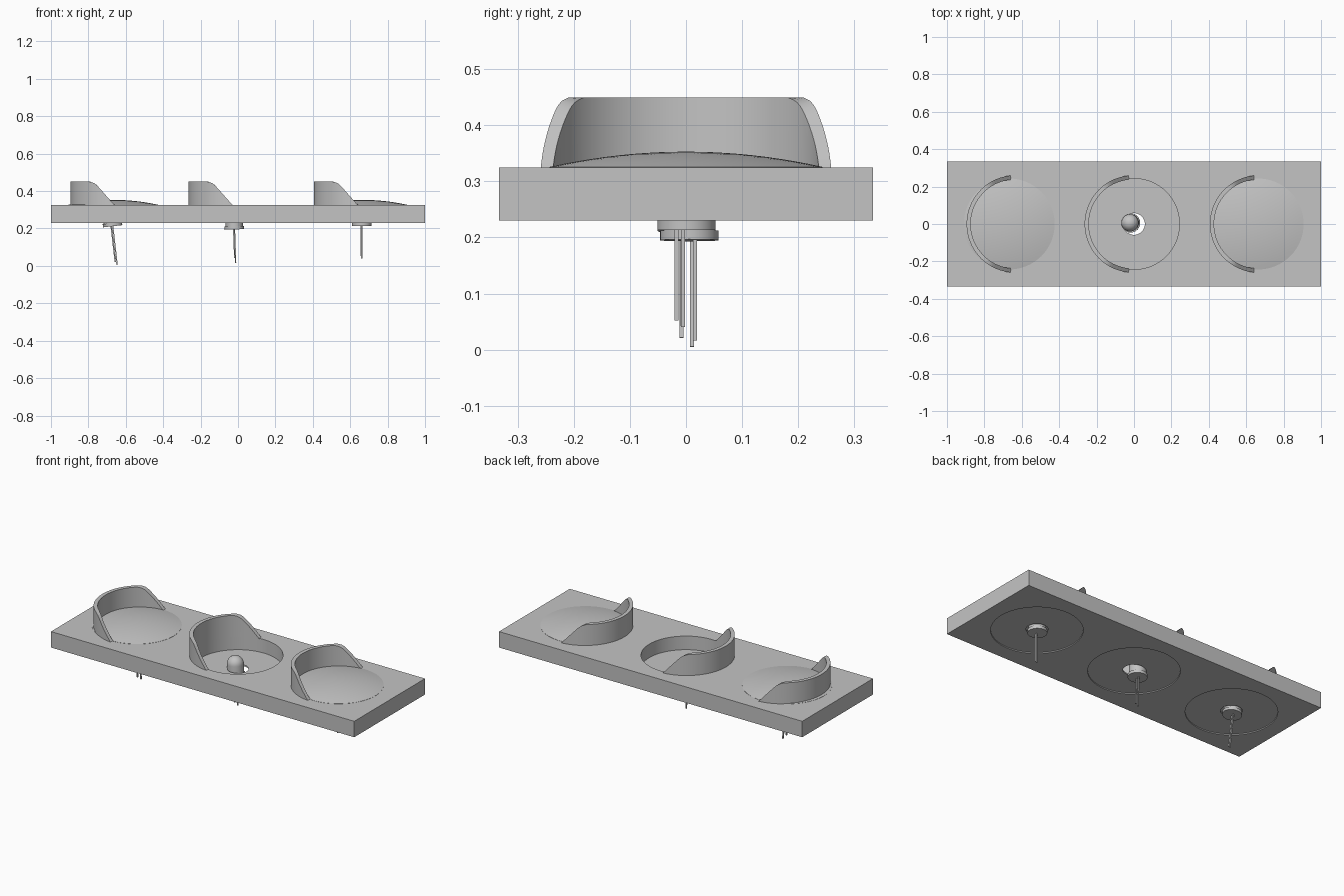
import bpy, bmesh, math
from mathutils import Matrix, Vector

cube = bpy.data.objects.get("Cube")
if cube:
    bpy.data.objects.remove(cube, do_unlink=True)

TOP, BOTTOM = 0.325, 0.23      # slab faces
HOLE_R = 0.243
CENTRES = (-0.667, 0.0, 0.664)
NAMES = ("right", "middle", "left")

grey = bpy.data.materials.new("plain_grey")
grey.use_nodes = True
grey.diffuse_color = (0.55, 0.55, 0.55, 1)
grey.node_tree.nodes["Principled BSDF"].inputs["Base Color"].default_value = (0.55, 0.55, 0.55, 1)


def finish(name, bm, matrix=Matrix(), smooth=True):
    """Turn a bmesh into a named, coloured object."""
    bmesh.ops.remove_doubles(bm, verts=bm.verts, dist=1e-5)
    bmesh.ops.recalc_face_normals(bm, faces=bm.faces)
    bm.transform(matrix)
    mesh = bpy.data.meshes.new(name)
    bm.to_mesh(mesh)
    bm.free()
    mesh.materials.append(grey)
    obj = bpy.data.objects.new(name, mesh)
    bpy.context.collection.objects.link(obj)
    if smooth:
        shade(obj)
    return obj


def shade(obj):
    bpy.ops.object.select_all(action='DESELECT')
    obj.select_set(True)
    bpy.context.view_layer.objects.active = obj
    bpy.ops.object.shade_smooth_by_angle(angle=math.radians(30))


def lathe(bm, profile, steps=64):
    """Revolve (radius, height) points about z."""
    verts = [bm.verts.new((r, 0, z)) for r, z in profile]
    edges = [bm.edges.new(pair) for pair in zip(verts, verts[1:])]
    bmesh.ops.spin(bm, geom=verts + edges, cent=(0, 0, 0), axis=(0, 0, 1),
                   angle=math.tau, steps=steps, use_merge=False)
    bmesh.ops.remove_doubles(bm, verts=bm.verts, dist=1e-5)


# Slab with three round through-holes
bm = bmesh.new()
bmesh.ops.create_cube(bm, size=1, matrix=Matrix.Translation((0, 0, (TOP + BOTTOM) / 2))
                      @ Matrix.Diagonal((2, 0.667, TOP - BOTTOM, 1)))
slab = finish("slab", bm, smooth=False)
bm = bmesh.new()
for cx in CENTRES:
    bmesh.ops.create_cone(bm, cap_ends=True, segments=64, radius1=HOLE_R, radius2=HOLE_R,
                          depth=0.5, matrix=Matrix.Translation((cx, 0, TOP)))
cutter = finish("hole_cutter", bm, smooth=False)
cutter.hide_render = True
cut = slab.modifiers.new("holes", 'BOOLEAN')
cut.operation, cut.object, cut.solver = 'DIFFERENCE', cutter, 'EXACT'
bpy.ops.object.select_all(action='DESELECT')
slab.select_set(True)
bpy.context.view_layer.objects.active = slab
bpy.ops.object.modifier_apply(modifier=cut.name)
bpy.data.objects.remove(cutter, do_unlink=True)
shade(slab)

# Thin back plates with a socket hole
for name, cx in zip(NAMES, CENTRES):
    bm = bmesh.new()
    lathe(bm, [(0.058, 0.236), (HOLE_R, 0.236), (HOLE_R, 0.244), (0.058, 0.244), (0.058, 0.236)])
    finish(name + "_back_plate", bm, Matrix.Translation((cx, 0, 0)))

# Shallow domed lenses on the two outer lamps
for name, cx in ((NAMES[0], CENTRES[0]), (NAMES[2], CENTRES[2])):
    bm = bmesh.new()
    radii = [HOLE_R * (1 - i / 10) for i in range(11)]
    dome = [(r, TOP + 0.001 + 0.027 * (1 - (r / HOLE_R) ** 2)) for r in radii]
    lathe(bm, [(0, TOP - 0.004), (HOLE_R, TOP - 0.004)] + dome)
    finish(name + "_lens", bm, Matrix.Translation((cx, 0, 0)))

# Visors: half-ring walls whose height follows a side profile
SIDE = [(-0.3, 0.45), (-0.155, 0.45), (-0.135, 0.443), (-0.12, 0.432), (-0.025, TOP), (0.1, TOP)]


def wall_height(x):
    for (x0, z0), (x1, z1) in zip(SIDE, SIDE[1:]):
        if x <= x1:
            return z0 + (z1 - z0) * (x - x0) / (x1 - x0)
    return TOP


def visor(name, cx, outer=0.26, inner=0.238, steps=72):
    bm = bmesh.new()
    start = math.acos(-0.025 / outer)
    rows = []
    for i in range(steps + 1):
        a = start + (math.tau - 2 * start) * i / steps
        c, s = math.cos(a), math.sin(a)
        rows.append([bm.verts.new((r * c, r * s, z)) for r, z in (
            (outer, TOP - 0.003), (outer, wall_height(outer * c)),
            (inner, wall_height(inner * c)), (inner, TOP - 0.003))])
    for a, b in zip(rows, rows[1:]):
        for k in range(4):
            bm.faces.new((a[k], a[k - 1], b[k - 1], b[k]))
    bm.faces.new(rows[0])
    bm.faces.new(rows[-1])
    finish(name, bm, Matrix.Translation((cx, 0, 0)))


for name, cx in zip(NAMES, (-0.635, -0.004, 0.666)):
    visor(name + "_visor", cx)


# Bulbs: flange, round-topped body and two leads, each slightly tilted
def bulb(name, place, tilt, leads):
    matrix = Matrix.Translation(place) @ Matrix.Rotation(math.radians(tilt), 4, 'Y')
    bm = bmesh.new()
    body = 0.046
    dome = [(body * math.cos(a), 0.072 + body * math.sin(a))
            for a in (math.pi / 2 * i / 8 for i in range(9))]
    lathe(bm, [(0, 0), (0.052, 0), (0.052, 0.017), (body, 0.017)] + dome, steps=40)
    finish(name + "_bulb", bm, matrix)
    for i, (x, y, end) in enumerate(leads):
        length = (place[2] - end) / math.cos(math.radians(tilt))
        bm = bmesh.new()
        bmesh.ops.create_cube(bm, size=1, matrix=Matrix.Translation((x, y, 0.002 - length / 2))
                              @ Matrix.Diagonal((0.007, 0.007, length, 1)))
        finish(f"{name}_lead_{i + 1}", bm, matrix, smooth=False)


bulb(NAMES[0], Vector((-0.67, 0.001, 0.212)), -6.5, [(0, 0.01, 0.003), (-0.008, -0.009, 0.02)])
bulb(NAMES[1], Vector((-0.019, 0.006, 0.195)), -2, [(0, 0.01, 0.014), (-0.004, -0.012, 0.04)])
bulb(NAMES[2], Vector((0.662, 0.001, 0.213)), 0, [(0, -0.006, 0.038), (-0.004, -0.018, 0.05)])
